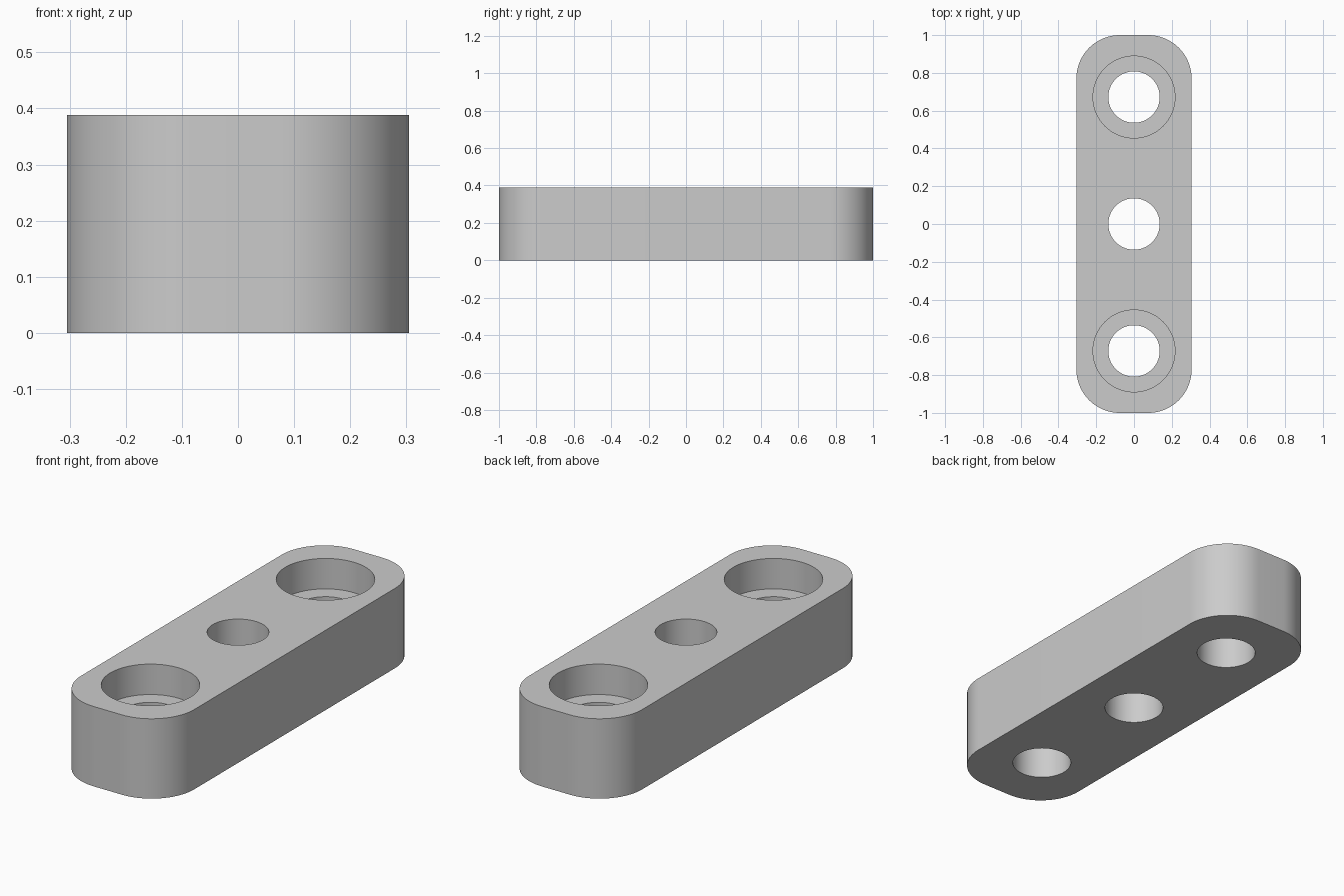
import bpy
import bmesh
from math import sin, cos, pi, radians

default = bpy.data.objects.get("Cube")
if default:
    bpy.data.objects.remove(default, do_unlink=True)

HALF_W, HALF_L, HEIGHT = 0.305, 1.0, 0.388
CORNER_R = 0.23
HOLE_R, BORE_R, BORE_DEPTH = 0.136, 0.217, 0.148
HOLE_Y = 0.672
SEGMENTS = 72
MARGIN = 0.1  # cutter overshoot beyond the block

grey = bpy.data.materials.new("light_grey")
grey.use_nodes = True
colour = (0.6, 0.6, 0.6, 1)
grey.diffuse_color = colour
grey.node_tree.nodes["Principled BSDF"].inputs["Base Color"].default_value = colour


def make_object(name, bm):
    bmesh.ops.recalc_face_normals(bm, faces=bm.faces)
    mesh = bpy.data.meshes.new(name)
    bm.to_mesh(mesh)
    bm.free()
    mesh.materials.append(grey)
    obj = bpy.data.objects.new(name, mesh)
    bpy.context.collection.objects.link(obj)
    return obj


def rounded_outline(steps=20):
    """Rounded rectangle, anticlockwise from the +x side."""
    points = []
    for corner, (sx, sy) in enumerate([(1, 1), (-1, 1), (-1, -1), (1, -1)]):
        for i in range(steps + 1):
            a = (corner + i / steps) * pi / 2
            points.append((sx * (HALF_W - CORNER_R) + CORNER_R * cos(a),
                           sy * (HALF_L - CORNER_R) + CORNER_R * sin(a)))
    return points


def add_turned_solid(bm, profile, y):
    """Closed solid from a stack of (radius, z) rings around a vertical axis."""
    rings = [[bm.verts.new((r * cos(2 * pi * i / SEGMENTS),
                            y + r * sin(2 * pi * i / SEGMENTS), z))
              for i in range(SEGMENTS)] for r, z in profile]
    for low, high in zip(rings, rings[1:]):
        for i in range(SEGMENTS):
            j = (i + 1) % SEGMENTS
            bm.faces.new((low[i], low[j], high[j], high[i]))
    bm.faces.new(rings[0][::-1])
    bm.faces.new(rings[-1])


# Block with rounded corners
bm = bmesh.new()
base = bm.faces.new([bm.verts.new((x, y, 0)) for x, y in rounded_outline()])
top = bmesh.ops.extrude_face_region(bm, geom=[base], use_keep_orig=True)["geom"]
bmesh.ops.translate(bm, vec=(0, 0, HEIGHT),
                    verts=[v for v in top if isinstance(v, bmesh.types.BMVert)])
block = make_object("link_block", bm)

# Plain centre hole and a counterbored hole at each end
ledge, above = HEIGHT - BORE_DEPTH, HEIGHT + MARGIN
bm = bmesh.new()
add_turned_solid(bm, [(HOLE_R, -MARGIN), (HOLE_R, above)], 0)
for side in (-1, 1):
    add_turned_solid(bm, [(HOLE_R, -MARGIN), (HOLE_R, ledge),
                          (BORE_R, ledge), (BORE_R, above)], side * HOLE_Y)
cutter = make_object("hole_cutter", bm)
cutter.hide_render = True

cut = block.modifiers.new("holes", "BOOLEAN")
cut.operation = "DIFFERENCE"
cut.solver = "EXACT"
cut.object = cutter

# Apply the cut, then shade smooth with sharp rims
bpy.ops.object.select_all(action="DESELECT")
block.select_set(True)
bpy.context.view_layer.objects.active = block
bpy.ops.object.modifier_apply(modifier=cut.name)
bpy.data.objects.remove(cutter, do_unlink=True)
bpy.ops.object.shade_smooth_by_angle(angle=radians(30))
